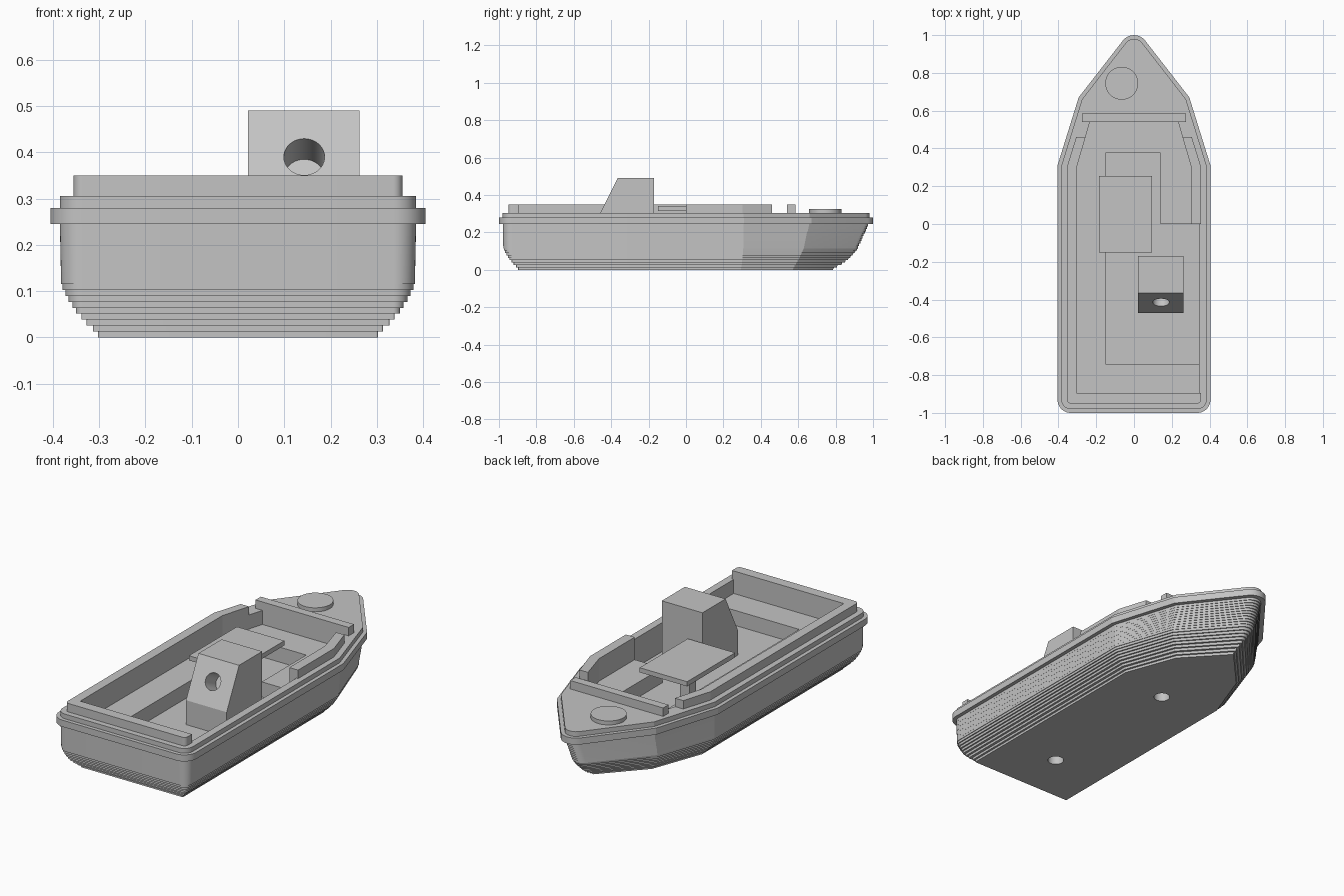
import bpy, bmesh, math
from mathutils import Vector, Matrix

old = bpy.data.objects.get("Cube")
if old:
    bpy.data.objects.remove(old, do_unlink=True)

grey = bpy.data.materials.new("plain grey")
grey.use_nodes = True
COLOR = (0.55, 0.55, 0.55, 1)
grey.diffuse_color = COLOR
grey.node_tree.nodes["Principled BSDF"].inputs["Base Color"].default_value = COLOR


def finish(name, bm):
    bmesh.ops.recalc_face_normals(bm, faces=bm.faces)
    mesh = bpy.data.meshes.new(name)
    bm.to_mesh(mesh)
    bm.free()
    mesh.materials.append(grey)
    obj = bpy.data.objects.new(name, mesh)
    bpy.context.collection.objects.link(obj)
    return obj


def loft(name, rings):
    """Skin a stack of equal-length rings and cap both ends."""
    bm = bmesh.new()
    loops = [[bm.verts.new(p) for p in ring] for ring in rings]
    n = len(loops[0])
    for a, b in zip(loops, loops[1:]):
        for i in range(n):
            j = (i + 1) % n
            bm.faces.new((a[i], a[j], b[j], b[i]))
    bm.faces.new(loops[0])
    bm.faces.new(loops[-1])
    return finish(name, bm)


def prism(name, points, z0, z1):
    return loft(name, [[(x, y, z) for x, y in points] for z in (z0, z1)])


def box(name, x0, x1, y0, y1, z0, z1):
    return prism(name, [(x0, y0), (x1, y0), (x1, y1), (x0, y1)], z0, z1)


def cylinder(name, center, radius, depth, tilt=0, segments=40):
    bm = bmesh.new()
    matrix = Matrix.Translation(center) @ Matrix.Rotation(tilt, 4, 'X')
    bmesh.ops.create_cone(bm, cap_ends=True, segments=segments, radius1=radius,
                          radius2=radius, depth=depth, matrix=matrix)
    return finish(name, bm)


def cut(obj, cutter):
    mod = obj.modifiers.new("cut", 'BOOLEAN')
    mod.operation = 'DIFFERENCE'
    mod.solver = 'EXACT'
    mod.object = cutter
    bpy.context.view_layer.objects.active = obj
    bpy.ops.object.modifier_apply(modifier=mod.name)
    bpy.data.objects.remove(cutter, do_unlink=True)


# Plan outline of the boat: corner position and rounding radius
PLAN = [((-0.405, -1), 0.07), ((0.405, -1), 0.07), ((0.405, 0.31), 0),
        ((0.293, 0.67), 0), ((0, 1.047), 0.075), ((-0.293, 0.67), 0),
        ((-0.405, 0.31), 0)]


def outline(inset, steps=10):
    """Plan outline moved inwards, with its stern and bow corners rounded."""
    corners = [Vector(p) for p, r in PLAN]
    result = []
    for i, (p, r) in enumerate(PLAN):
        p = Vector(p)
        a = (p - corners[i - 1]).normalized()
        b = (corners[(i + 1) % len(PLAN)] - p).normalized()
        na, nb = Vector((-a.y, a.x)), Vector((-b.y, b.x))
        miter = (na + nb) / (1 + na.dot(nb))
        if r == 0:
            result.append(p + miter * inset)
            continue
        radius = max(r - inset, 0.004)
        center = p + miter * (inset + radius)
        start = math.atan2(-na.y, -na.x)
        turn = a.angle(b)
        for k in range(steps + 1):
            t = start + turn * k / steps
            result.append(center + radius * Vector((math.cos(t), math.sin(t))))
    return result


def hull_ring(inset, z):
    """Outline at one height, with the bow raked back towards the keel."""
    ring = []
    for x, y in outline(inset):
        reach = max(0, (y - 0.31) / 0.69)
        ring.append((x, y - 0.45 * max(0, 0.245 - z) * reach, z))
    return ring


# Hull: stepped bilge, raked sides, rubbing strake and sheer
BILGE = [0.103, 0.092, 0.078, 0.067, 0.055, 0.047, 0.039, 0.032, 0.026]
STEP = 0.0128
rings = []
for i, inset in enumerate(BILGE):
    rings += [hull_ring(inset, i * STEP), hull_ring(inset, (i + 1) * STEP)]
bilge_top = len(BILGE) * STEP
SIDE_LAYERS = 10
for i in range(SIDE_LAYERS):
    z0 = bilge_top + (0.245 - bilge_top) * i / SIDE_LAYERS
    z1 = bilge_top + (0.245 - bilge_top) * (i + 1) / SIDE_LAYERS
    inset = 0.023 - 0.003 * i / SIDE_LAYERS
    low = hull_ring(inset, z0)
    rings += [low, [(x, y, z1) for x, y, z in low]]
for inset, z in ((0, 0.245), (0, 0.28), (0.02, 0.28), (0.02, 0.305)):
    rings.append(hull_ring(inset, z))
hull = loft("hull", rings)

# Open cockpit and the deeper footwell
WELL = [(-0.305, -0.895), (0.345, -0.895), (0.345, 0), (0.303, 0),
        (0.303, 0.3), (0.234, 0.54), (-0.234, 0.54), (-0.303, 0.3)]
FOOT = [(-0.15, -0.74), (0.345, -0.74), (0.345, 0), (0.14, 0),
        (0.14, 0.375), (-0.15, 0.375)]
DECK, FLOOR = 0.23, 0.15
cut(hull, prism("well_cutter", WELL, DECK, 0.5))
cut(hull, prism("footwell_cutter", FOOT, FLOOR, 0.4))

# Blind sockets in the bottom
for y in (-0.62, 0.22):
    cut(hull, cylinder("socket_cutter", (0, y, 0), 0.04, 0.2))

# Raised gunwale, open along one side and near the bow
gunwale = prism("gunwale", outline(0.05), 0.305, 0.35)
cut(gunwale, prism("inner_cutter", WELL, 0.2, 0.5))
cut(gunwale, box("bow_cutter", -1, 1, 0.46, 1.2, 0.2, 0.5))
cut(gunwale, box("side_cutter", 0.2, 1, -0.895, 0, 0.2, 0.5))

# Cross bar behind the foredeck, and the round hatch
bar = box("cross_bar", -0.275, 0.275, 0.54, 0.585, 0.3, 0.35)
hatch = cylinder("bow_hatch", (-0.065, 0.745, 0.31), 0.087, 0.032)

# Steering console with a sloped front and round socket
PROFILE = [(-0.47, FLOOR - 0.005), (-0.47, 0.28), (-0.365, 0.49),
           (-0.17, 0.49), (-0.17, FLOOR - 0.005)]
console = loft("console", [[(x, y, z) for y, z in PROFILE] for x in (0.022, 0.262)])
slope = math.atan2(0.21, 0.105)
cut(console, cylinder("wheel_cutter", (0.143, -0.415, 0.39), 0.044, 0.2, slope))

# Table on its leg
table = box("table_top", -0.185, 0.095, -0.15, 0.255, 0.315, 0.34)
leg = box("table_leg", -0.17, -0.115, 0.16, 0.215, FLOOR - 0.005, 0.316)

# Smooth the rounded corners while keeping every panel edge crisp
for obj in (hull, gunwale, hatch, console):
    bpy.ops.object.select_all(action='DESELECT')
    obj.select_set(True)
    bpy.context.view_layer.objects.active = obj
    bpy.ops.object.shade_smooth_by_angle(angle=math.radians(13))
